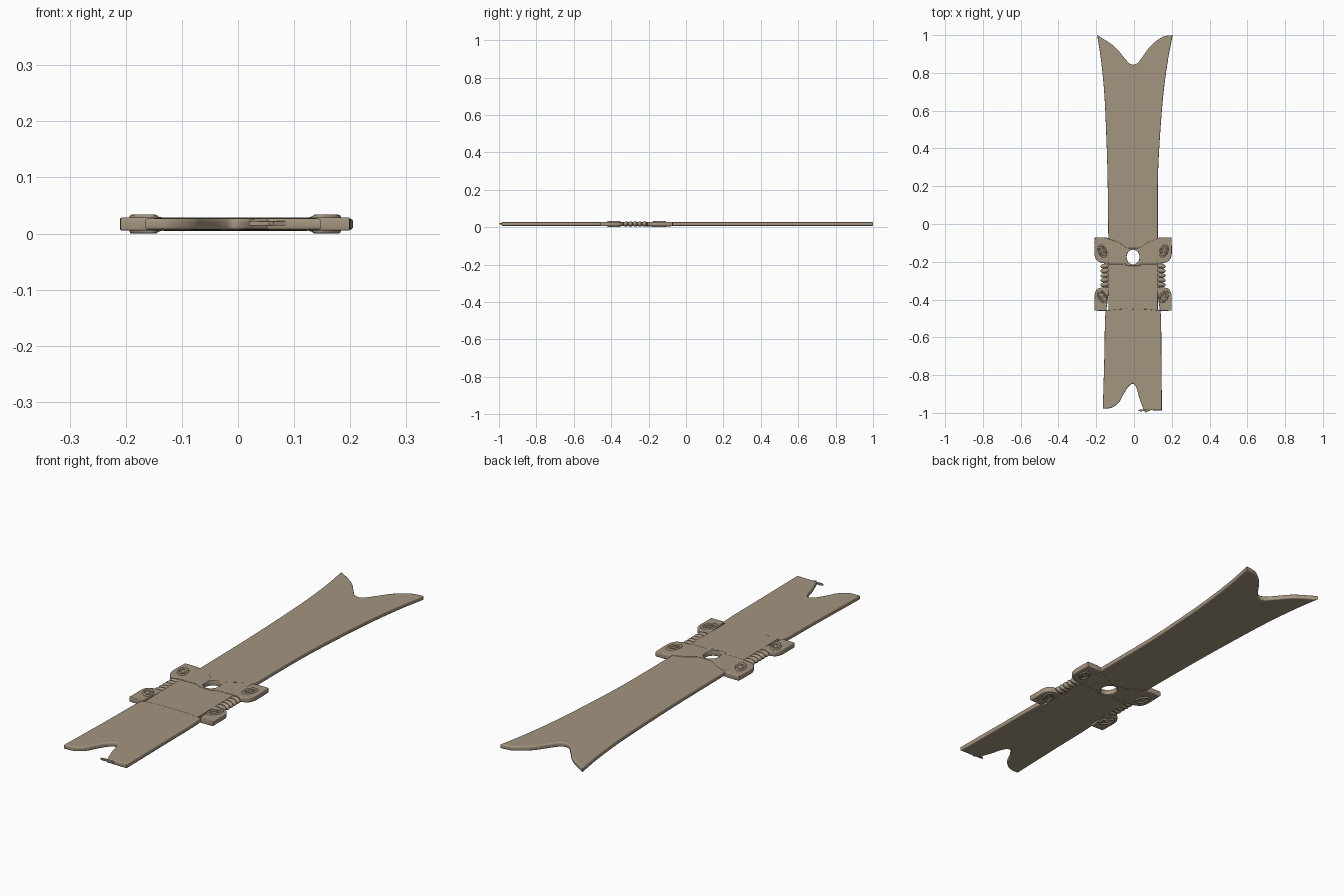
import bpy, math
from mathutils import Vector

if "Cube" in bpy.data.objects:
    bpy.data.objects.remove(bpy.data.objects["Cube"])

stone = bpy.data.materials.new("warm_tan")
stone.diffuse_color = (0.37, 0.30, 0.215, 1)
stone.use_nodes = True
stone.node_tree.nodes["Principled BSDF"].inputs["Base Color"].default_value = stone.diffuse_color
CX = -0.005          # symmetry line of the clasp
MID = 0.0185         # middle of the thickness
HOLE = (CX, -0.175)


def smooth(pts, n=6):
    """Catmull-Rom curve through an open run of points."""
    if len(pts) < 3:
        return [Vector(p) for p in pts]
    p = [Vector(q) for q in pts]
    p = [2 * p[0] - p[1]] + p + [2 * p[-1] - p[-2]]
    out = []
    for i in range(1, len(p) - 2):
        a, b, c, d = p[i - 1:i + 3]
        for k in range(n):
            t = k / n
            out.append(0.5 * (2 * b + (c - a) * t + (2 * a - 5 * b + 4 * c - d) * t * t
                              + (3 * b - a - 3 * c + d) * t ** 3))
    return out + [p[-2]]


def ring(cx, cy, rx, ry, rot=0, n=28, point=1.0):
    """Ellipse; point > 1 sharpens its ends into a leaf."""
    out = []
    for i in range(n):
        a = 2 * math.pi * i / n
        x = rx * math.copysign(abs(math.cos(a)) ** point, math.cos(a))
        y = ry * math.sin(a)
        out.append(Vector((cx + x * math.cos(rot) - y * math.sin(rot),
                           cy + x * math.sin(rot) + y * math.cos(rot))))
    return out


def finish(ob, angle=40):
    bpy.ops.object.select_all(action='DESELECT')
    ob.select_set(True)
    bpy.context.view_layer.objects.active = ob
    if ob.type == 'CURVE':
        bpy.ops.object.convert(target='MESH')
        ob = bpy.context.object
    ob.data.materials.clear()
    ob.data.materials.append(stone)
    bpy.ops.object.shade_smooth_by_angle(angle=math.radians(angle))
    return ob


def plate(name, loops, thick, bevel=0.003, mid=MID):
    """Flat plate with rounded rims; later loops are holes."""
    cu = bpy.data.curves.new(name, 'CURVE')
    cu.dimensions, cu.fill_mode = '2D', 'BOTH'
    cu.extrude, cu.bevel_depth, cu.bevel_resolution = thick / 2 - bevel, bevel, 2
    cu.offset = -bevel
    for loop in loops:
        s = cu.splines.new('POLY')
        s.points.add(len(loop) - 1)
        for pt, v in zip(s.points, loop):
            pt.co = (v[0], v[1], 0, 1)
        s.use_cyclic_u = True
    ob = bpy.data.objects.new(name, cu)
    bpy.context.collection.objects.link(ob)
    ob.location.z = mid
    return finish(ob)


def outline(*runs):
    pts = []
    for r in runs:
        pts += smooth(r)[:-1]
    return pts


def mirrored(pts, side):
    return [Vector((CX + side * p[0], p[1])) for p in pts][::side]


hole = ring(*HOLE, 0.034, 0.039)

# long blade with a fishtail notch at each end
blade = outline(
    [(0.205, 1.0), (0.15, 0.99), (0.09, 0.945), (0.045, 0.885), (0.02, 0.853), (-0.003, 0.843),
     (-0.028, 0.853), (-0.06, 0.89), (-0.11, 0.945), (-0.195, 1.0)],
    [(-0.195, 1.0), (-0.175, 0.87), (-0.158, 0.7), (-0.148, 0.5), (-0.14, 0.25), (-0.136, -0.08)],
    [(-0.136, -0.08), (-0.136, -0.455)],
    [(-0.136, -0.455), (-0.152, -0.48), (-0.157, -0.7), (-0.165, -0.977)],
    [(-0.165, -0.977), (-0.12, -0.973), (-0.08, -0.945), (-0.055, -0.9), (-0.03, -0.862),
     (-0.008, -0.846), (0.012, -0.865), (0.028, -0.92), (0.052, -0.985)],
    [(0.052, -0.985), (0.148, -0.987)],
    [(0.148, -0.987), (0.145, -0.7), (0.142, -0.48), (0.126, -0.455)],
    [(0.126, -0.455), (0.126, -0.08)],
    [(0.126, -0.08), (0.127, 0.25), (0.14, 0.5), (0.157, 0.7), (0.18, 0.87), (0.205, 1.0)])
plate("blade", [blade, hole], 0.020, 0.005)

# pinched wing band around the hole, and the grip block under it
half = smooth([(0.0, -0.128), (0.035, -0.125), (0.075, -0.098), (0.13, -0.078)])
band = mirrored(half, 1) + [(CX + 0.13, -0.208), (CX + 0.045, -0.208), (CX + 0.03, -0.222),
                            (CX - 0.03, -0.222), (CX - 0.045, -0.208), (CX - 0.13, -0.208)]
band += mirrored(half[1:], -1)
plate("wing_band", [band, hole], 0.024)
grip = [(CX + 0.13, -0.212), (CX + 0.05, -0.212), (CX + 0.03, -0.224), (CX - 0.03, -0.224),
        (CX - 0.05, -0.212), (CX - 0.13, -0.212)]
grip += smooth([(CX - 0.13, -0.458), (CX - 0.06, -0.452), (CX, -0.452), (CX + 0.06, -0.452),
                (CX + 0.13, -0.458)])
plate("grip_block", [grip], 0.0225)

# corner lugs, side straps, ribs and leaf reliefs, mirrored left and right
upper = outline([(0.128, -0.074), (0.155, -0.071), (0.203, -0.071)],
                [(0.203, -0.071), (0.205, -0.12), (0.204, -0.165), (0.192, -0.192), (0.168, -0.206)],
                [(0.168, -0.206), (0.125, -0.208)], [(0.125, -0.208), (0.128, -0.074)])
lower = outline([(0.125, -0.334), (0.165, -0.335)],
                [(0.165, -0.335), (0.19, -0.345), (0.203, -0.37), (0.204, -0.41), (0.204, -0.459)],
                [(0.204, -0.459), (0.142, -0.46)], [(0.142, -0.46), (0.125, -0.334)])
for side, word in ((1, "right"), (-1, "left")):
    for shape, level, cy, tilt in ((upper, "upper", -0.143, 1.2), (lower, "lower", -0.385, 1.1)):
        plate(f"{level}_{word}_lug", [mirrored(shape, side)], 0.0235, 0.004)
        leaf = ring(0.163, cy, 0.037, 0.023, tilt, point=1.25)
        inner = ring(0.163, cy, 0.026, 0.014, tilt, point=1.25)
        core = ring(0.163, cy, 0.018, 0.008, tilt, point=1.25)
        plate(f"{level}_{word}_leaf_rim", [mirrored(leaf, side), mirrored(inner, side)], 0.0335, 0.004)
        plate(f"{level}_{word}_leaf_core", [mirrored(core, side)], 0.029, 0.003)
    strap = [(0.12, -0.2), (0.155, -0.2), (0.155, -0.34), (0.12, -0.34)]
    plate(f"{word}_strap", [mirrored(strap, side)], 0.018, 0.004)
    for i in range(5):
        bpy.ops.mesh.primitive_uv_sphere_add(
            segments=16, ring_count=10, radius=1,
            location=(CX + side * 0.146, -0.222 - i * 0.0245, MID),
            rotation=(0, 0, side * -0.15))
        rib = bpy.context.object
        rib.scale = (0.027, 0.0135, 0.0145)
        rib.name = f"{word}_strap_rib_{i + 1}"
        finish(rib)

# bosses joining lug to grip, giving the full thickness
    for cy in (-0.143, -0.385):
        bpy.ops.mesh.primitive_uv_sphere_add(segments=24, ring_count=12, radius=1,
                                             location=(CX + side * 0.163, cy, MID))
        boss = bpy.context.object
        boss.scale = (0.009, 0.02, 0.0165)
        boss.rotation_euler.z = side * -0.4
        boss.name = f"{word}_leaf_boss"
        finish(boss)

# ragged splinter on the lower tip
splinter = [(0.02, -0.988), (0.03, -0.983), (0.06, -0.982), (0.085, -0.98), (0.085, -0.988),
            (0.063, -0.998), (0.055, -0.99), (0.035, -0.992)]
plate("splinter", [splinter], 0.008, 0.001, 0.02)

# stand the whole model on the ground
bpy.context.view_layer.update()
low = min((o.matrix_world @ v.co).z for o in bpy.data.objects for v in o.data.vertices)
for o in bpy.data.objects:
    o.location.z -= low
